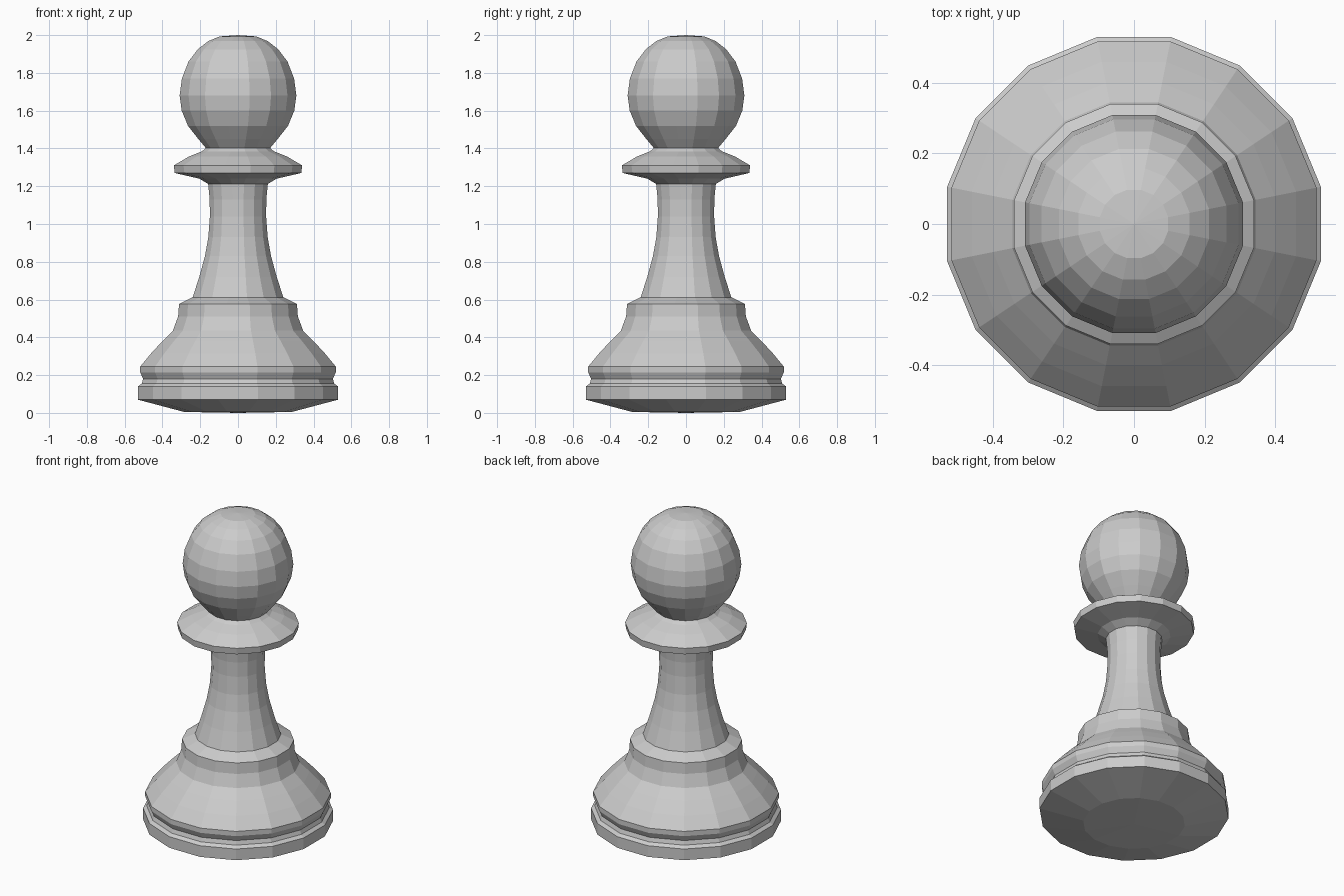
import bpy, bmesh
from math import cos, sin, pi

if "Cube" in bpy.data.objects:
    bpy.data.objects.remove(bpy.data.objects["Cube"])

SIDES = 16
FLAT = cos(pi / SIDES)  # the grid shows widths across flats

def lathe(name, profile):
    """Spin a (half width, z) profile, axis to axis, into a faceted solid."""
    bm = bmesh.new()
    rings = []
    for w, z in profile:
        if w == 0:
            rings.append([bm.verts.new((0, 0, z))] * SIDES)
        else:
            r = w / FLAT
            angles = [2 * pi * (i + 0.5) / SIDES for i in range(SIDES)]
            rings.append([bm.verts.new((r * cos(a), r * sin(a), z)) for a in angles])
    for low, high in zip(rings, rings[1:]):
        for i in range(SIDES):
            j = (i + 1) % SIDES
            corners = dict.fromkeys((low[i], low[j], high[j], high[i]))
            bm.faces.new(list(corners))
    bmesh.ops.recalc_face_normals(bm, faces=bm.faces)
    mesh = bpy.data.meshes.new(name)
    bm.to_mesh(mesh)
    bm.free()
    obj = bpy.data.objects.new(name, mesh)
    bpy.context.collection.objects.link(obj)
    return obj

# One continuous turned body, listed from the bottom up
foot = [(0, 0), (0.285, 0.005), (0.53, 0.07), (0.53, 0.14), (0.51, 0.155),
        (0.502, 0.18), (0.518, 0.215), (0.518, 0.245)]
bell = [(0.46, 0.315), (0.40, 0.38), (0.345, 0.435), (0.317, 0.51),
        (0.312, 0.577), (0.24, 0.612)]
stem = [(0.205, 0.72), (0.175, 0.83), (0.157, 0.93), (0.149, 1.04),
        (0.15, 1.13), (0.158, 1.212)]
collar = [(0.205, 1.24), (0.335, 1.27), (0.34, 1.31), (0.26, 1.357),
          (0.19, 1.385), (0.17, 1.402)]
ball = [(0.21, 1.45), (0.265, 1.52), (0.298, 1.60), (0.309, 1.68),
        (0.297, 1.77), (0.262, 1.86), (0.213, 1.925), (0.158, 1.968),
        (0.097, 1.993), (0, 2.0)]
lathe("turned_body", foot + bell + stem + collar + ball)
